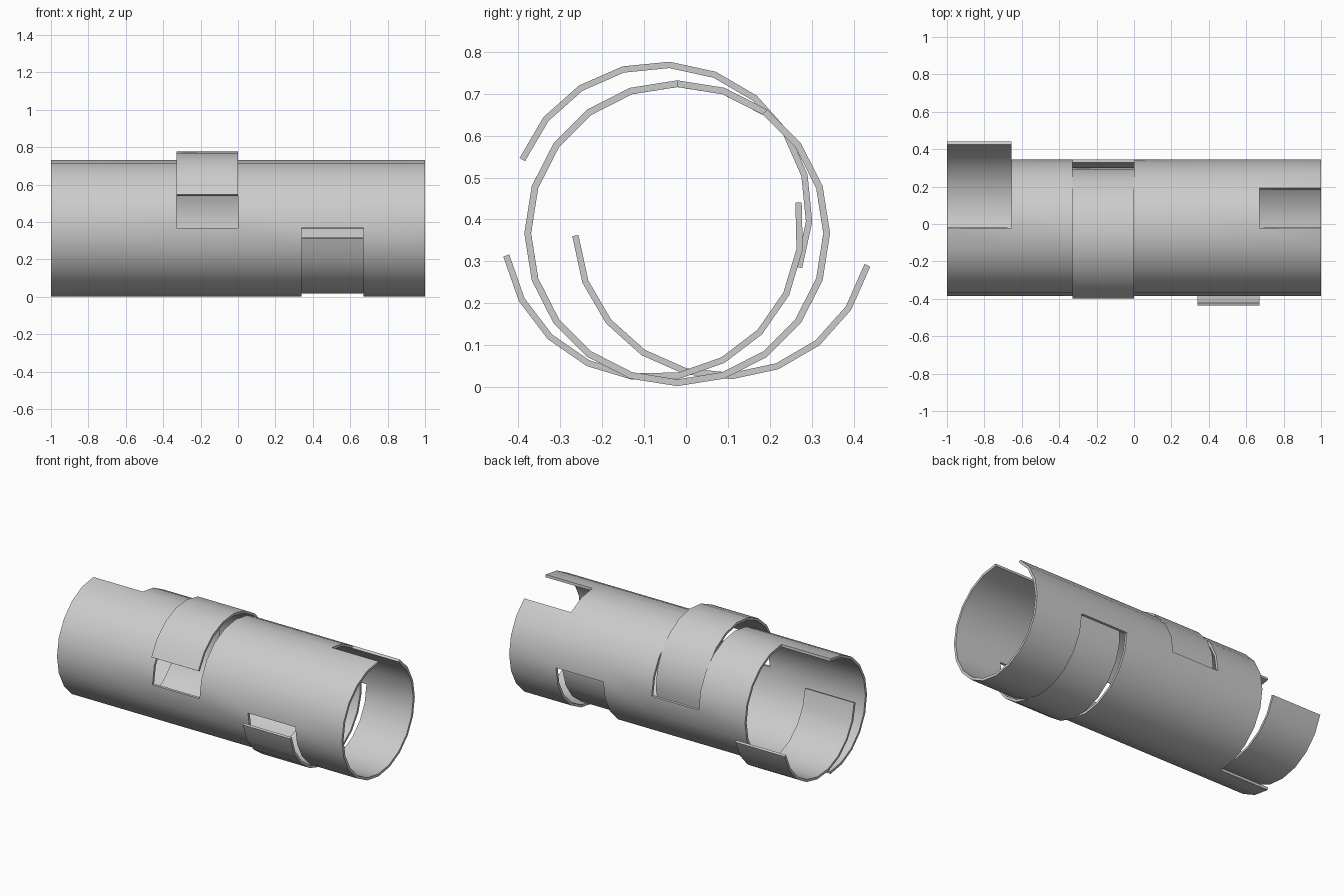
import bpy, bmesh, math

if "Cube" in bpy.data.objects:
    bpy.data.objects.remove(bpy.data.objects["Cube"], do_unlink=True)

STEP = 18  # degrees per facet, 20 facets in a full ring

grey = bpy.data.materials.new("light grey")
grey.use_nodes = True
colour = (0.6, 0.6, 0.6, 1)
grey.diffuse_color = colour
grey.node_tree.nodes["Principled BSDF"].inputs["Base Color"].default_value = colour


def shell(name, xs, centre, radius, thickness, start, facets, missing=lambda i, angle: False):
    """Curved sheet about the x axis; missing() leaves out cells by x band and angle."""
    bm = bmesh.new()
    cache = {}

    def vert(i, k):
        a = start + STEP * k
        key = (i, round(a) % 360)
        if key not in cache:
            r = math.radians(a)
            cache[key] = bm.verts.new((xs[i], centre[0] + radius * math.cos(r),
                                       centre[1] + radius * math.sin(r)))
        return cache[key]

    for i in range(len(xs) - 1):
        for k in range(facets):
            if not missing(i, start + STEP * (k + 0.5)):
                bm.faces.new((vert(i, k), vert(i, k + 1), vert(i + 1, k + 1), vert(i + 1, k)))
    mesh = bpy.data.meshes.new(name)
    bm.to_mesh(mesh)
    bm.free()
    obj = bpy.data.objects.new(name, mesh)
    bpy.context.collection.objects.link(obj)
    mesh.materials.append(grey)
    for other in bpy.context.selected_objects:
        other.select_set(False)
    obj.select_set(True)
    bpy.context.view_layer.objects.active = obj
    wall = obj.modifiers.new("wall", "SOLIDIFY")
    wall.thickness = thickness
    wall.offset = -1
    wall.use_even_offset = True
    bpy.ops.object.modifier_apply(modifier="wall")
    bpy.ops.object.shade_smooth_by_angle(angle=math.radians(30))
    return obj


# Main tube: openings given as x band -> (first angle, last angle)
bands = [-1, -0.655, -0.33, 0, 0.34, 0.672, 1]
openings = {0: (-90, 90), 2: (0, 180), 4: (180, 360), 5: (54, 90)}


def is_open(i, angle):
    if i not in openings:
        return False
    low, high = openings[i]
    return (angle - low) % 360 < high - low


shell("main_tube", bands, (-0.021, 0.367), 0.365, 0.016, 0, 20, is_open)

# Loose half-ring panels, each shifted and tilted out of its opening
shell("upper_panel", [-0.33, 0], (-0.06, 0.415), 0.362, 0.015, -21.3, 10)
shell("lower_front_panel", [0.34, 0.672], (-0.08, 0.376), 0.362, 0.015, 190.3, 10)
shell("lower_back_panel", [-1, -0.655], (0.09, 0.38), 0.362, 0.015, -176.8, 9)
